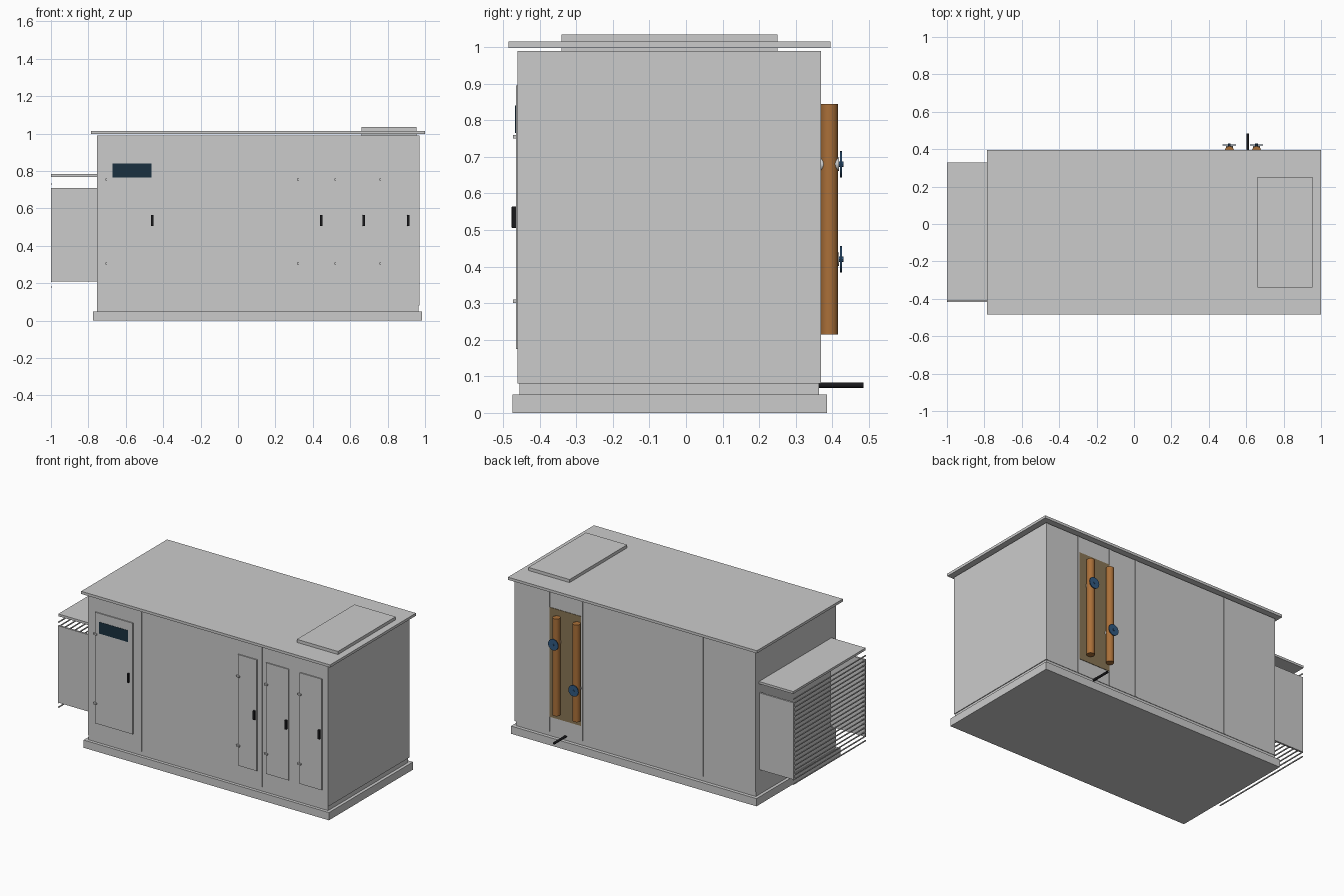
import bpy, math

if "Cube" in bpy.data.objects:
    bpy.data.objects.remove(bpy.data.objects["Cube"])

def material(name, rgb):
    m = bpy.data.materials.new(name)
    m.diffuse_color = (*rgb, 1)
    m.use_nodes = True
    m.node_tree.nodes["Principled BSDF"].inputs["Base Color"].default_value = m.diffuse_color
    return m

COPPER = material("copper", (0.40, 0.16, 0.04))
BACKING = material("tan", (0.25, 0.18, 0.09))
BLUE = material("blue", (0.03, 0.10, 0.22))
GLASS = material("dark_glass", (0.01, 0.03, 0.05))
BLACK = material("black", (0.01, 0.01, 0.012))

def box(name, x0, x1, y0, y1, z0, z1, mat=None, bevel=0):
    bpy.ops.mesh.primitive_cube_add(size=1, location=((x0+x1)/2, (y0+y1)/2, (z0+z1)/2))
    o = bpy.context.object
    o.name = name
    o.scale = (x1-x0, y1-y0, z1-z0)
    bpy.ops.object.transform_apply(location=False, rotation=False, scale=True)
    if mat:
        o.data.materials.append(mat)
    if bevel:
        b = o.modifiers.new("bevel", "BEVEL")
        b.width, b.segments = bevel, 2
    return o

def rod(name, r, start, length, axis="z", mat=None, sides=24):
    rot = {"z": (0, 0, 0), "y": (-math.pi/2, 0, 0)}[axis]
    c = list(start)
    c["xyz".index(axis)] += length/2
    bpy.ops.mesh.primitive_cylinder_add(vertices=sides, radius=r, depth=length, location=c, rotation=rot)
    o = bpy.context.object
    o.name = name
    if mat:
        o.data.materials.append(mat)
    bpy.ops.object.shade_smooth_by_angle()
    return o

F, B = -0.46, 0.368   # front and back wall planes

# plinth, cabinet, roof
box("base_skid", -0.775, 0.985, -0.475, 0.385, 0, 0.05)
box("base_upper", -0.755, 0.965, -0.455, 0.363, 0.05, 0.08)
box("cabinet_body", -0.755, 0.97, F+0.002, B-0.002, 0.08, 0.99)
box("roof", -0.785, 1.0, -0.485, 0.395, 0.998, 1.015)
box("roof_hatch", 0.66, 0.955, -0.34, 0.25, 0.988, 1.035)

# panel joint strips, front and back
for i, x in enumerate((-0.374, 0.294, 0.49, 0.725, 0.964)):
    box(f"front_joint_{i}", x-0.006, x+0.006, F-0.001, F+0.01, 0.08, 0.99)
    box(f"back_joint_{i}", x-0.006, x+0.006, B-0.01, B+0.001, 0.08, 0.99)

# doors with handles and hinges
for i, (x0, x1, hx) in enumerate(((-0.70, -0.43, -0.458), (0.325, 0.46, 0.445),
                                  (0.525, 0.688, 0.673), (0.765, 0.925, 0.911))):
    box(f"door_{i}", x0, x1, F-0.005, F+0.01, 0.175, 0.895)
    box(f"door_handle_{i}", hx-0.007, hx+0.007, F-0.017, F, 0.505, 0.565, BLACK, 0.003)
    for j, z in enumerate((0.305, 0.755)):
        box(f"door_hinge_{i}_{j}", x0-0.009, x0+0.015, F-0.013, F, z-0.005, z+0.005)
box("door_window", -0.67, -0.462, F-0.007, F, 0.765, 0.84, GLASS)

# louvred intake hood on the left end
box("hood_top", -1.0, -0.755, -0.412, 0.33, 0.768, 0.783)
box("hood_side_front", -1.0, -0.755, -0.416, -0.404, 0.21, 0.708)
box("hood_side_back", -1.0, -0.755, 0.314, 0.326, 0.21, 0.708)
for i in range(20):
    z = 0.18 + i*0.029
    box(f"hood_louver_{i}", -1.0, -0.994, -0.416, 0.326, z-0.003, z+0.003)

# pipes, valves and drain at the back
box("pipe_backing", 0.496, 0.719, B-0.01, B+0.001, 0.175, 0.885, BACKING)
for i, (x, z) in enumerate(((0.655, 0.68), (0.51, 0.42))):
    rod(f"pipe_{i}", 0.024, (x, 0.392, 0.215), 0.63, "z", COPPER)
    rod(f"valve_body_{i}", 0.018, (x, 0.366, z), 0.052, "y")
    rod(f"valve_stem_{i}", 0.007, (x, 0.41, z), 0.02, "y", BLUE, 12)
    rod(f"valve_wheel_{i}", 0.036, (x, 0.421, z), 0.005, "y", BLUE, 20)
rod("drain_pipe", 0.0075, (0.608, 0.355, 0.076), 0.13, "y", BLACK, 16)
